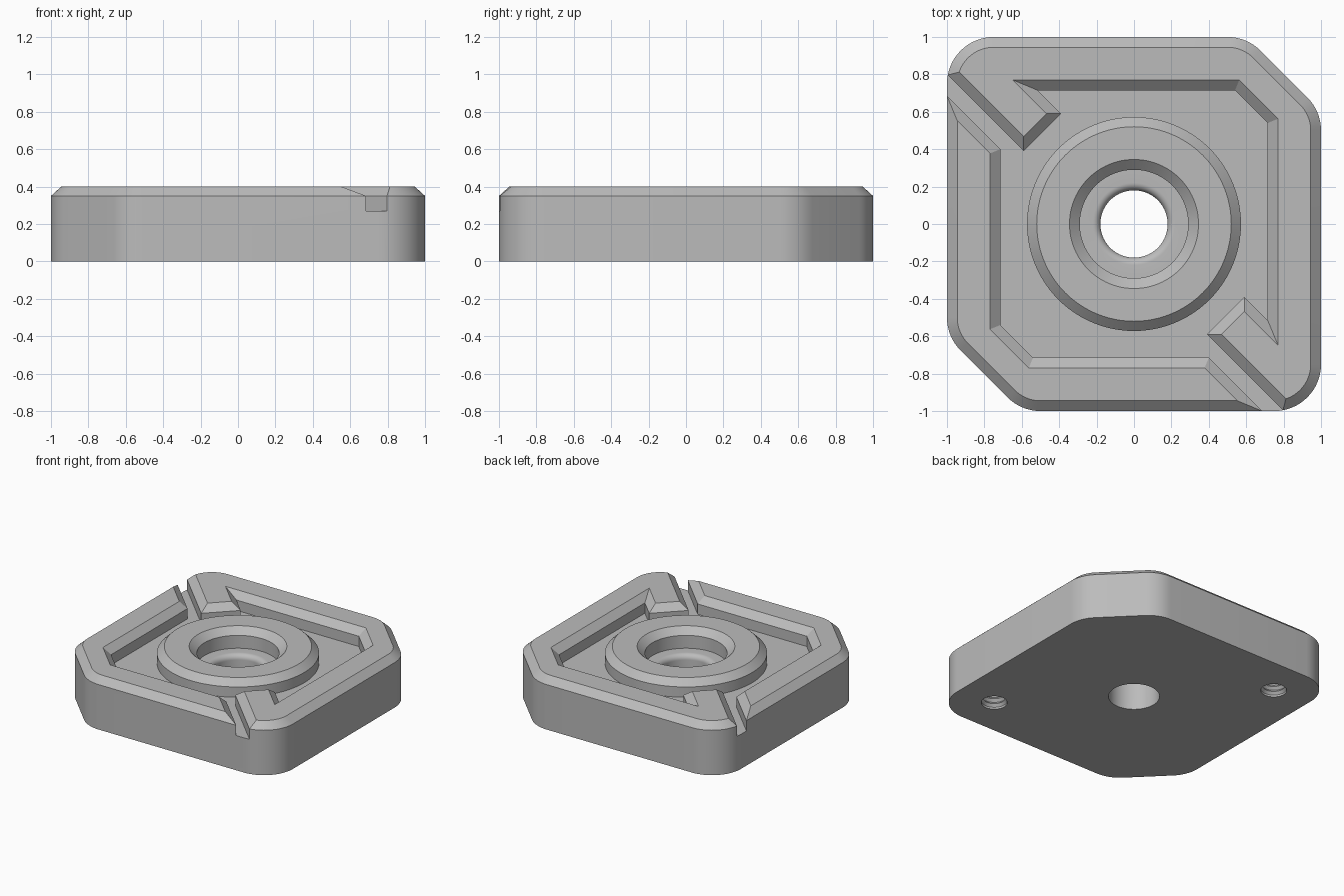
import bpy, bmesh
from math import cos, sin, pi, radians
from mathutils import Vector

cube = bpy.data.objects.get("Cube")
if cube:
    bpy.data.objects.remove(cube, do_unlink=True)

TOP, LIP, FLOOR, BEVEL = 0.40, 0.35, 0.27, 0.055

metal = bpy.data.materials.new("light grey metal")
metal.use_nodes = True
grey = (0.5, 0.5, 0.5, 1)
metal.diffuse_color = grey
metal.node_tree.nodes["Principled BSDF"].inputs["Base Color"].default_value = grey


def finish(name, bm):
    bmesh.ops.recalc_face_normals(bm, faces=bm.faces)
    mesh = bpy.data.meshes.new(name)
    bm.to_mesh(mesh)
    bm.free()
    mesh.materials.append(metal)
    obj = bpy.data.objects.new(name, mesh)
    bpy.context.collection.objects.link(obj)
    return obj


def loft(name, layers):
    """Stack matching outlines, given as (points, height), into a solid."""
    bm = bmesh.new()
    rings = [[bm.verts.new((p[0], p[1], z)) for p in pts] for pts, z in layers]
    n = len(rings[0])
    for low, high in zip(rings, rings[1:]):
        for i in range(n):
            j = (i + 1) % n
            bm.faces.new((low[i], low[j], high[j], high[i]))
    bm.faces.new(rings[0])
    bm.faces.new(rings[-1])
    return finish(name, bm)


def lathe(name, profile, centre=(0, 0), steps=96):
    """Turn a (radius, height) profile into a capped solid."""
    def circle(r):
        return [(centre[0] + r * cos(2 * pi * i / steps),
                 centre[1] + r * sin(2 * pi * i / steps)) for i in range(steps)]
    return loft(name, [(circle(r), z) for r, z in profile])


def grow(pts, d):
    """Offset a clockwise outline outwards with mitred corners."""
    out = []
    for i, p in enumerate(pts):
        p = Vector(p)
        a = (p - Vector(pts[i - 1])).normalized()
        b = (Vector(pts[(i + 1) % len(pts)]) - p).normalized()
        na, nb = Vector((-a.y, a.x)), Vector((-b.y, b.x))
        out.append(p + (na + nb) * d / (1 + na.dot(nb)))
    return out


def plate_outline(r):
    """Two round corners and two clipped corners."""
    corners = [(0.75, 0.50, 0, 45), (0.50, 0.75, 45, 90), (-0.75, 0.75, 90, 180),
               (-0.75, -0.50, 180, 225), (-0.50, -0.75, 225, 270), (0.75, -0.75, 270, 360)]
    pts = []
    for x, y, start, end in corners:
        n = (end - start) * 16 // 90
        for i in range(n + 1):
            a = radians(start + (end - start) * i / n)
            pts.append((x + r * cos(a), y + r * sin(a)))
    return pts


# Plate with a bevelled top rim
edge, rim = plate_outline(0.25), plate_outline(0.25 - BEVEL)
plate = loft("insert_plate", [(edge, 0), (edge, LIP), (rim, TOP)])


def combine(tool, operation):
    tool.hide_render = True
    mod = plate.modifiers.new(tool.name, "BOOLEAN")
    mod.operation = operation
    mod.solver = "EXACT"
    mod.object = tool
    bpy.context.view_layer.objects.active = plate
    bpy.ops.object.modifier_apply(modifier=mod.name)
    bpy.data.objects.remove(tool, do_unlink=True)


# Pocket with two tongues and two open channels, mirrored across the diagonal
upper = [(-1.2, 1.0), (-0.59, 0.39), (-0.39, 0.59), (-0.515, 0.715), (0.54, 0.715)]
lower = [(0.885, -1.2), (0.40, -0.715), (-0.54, -0.715)]
pocket = []
for half in (upper, lower):
    pocket += half + [(y, x) for x, y in reversed(half)]
rise = 0.07
flare = grow(pocket, BEVEL * rise / (TOP - LIP))
combine(loft("pocket_cutter", [(pocket, FLOOR), (pocket, LIP), (flare, LIP + rise)]),
        "DIFFERENCE")

# Central boss
combine(lathe("boss", [(0.572, 0.2), (0.572, LIP), (0.52, TOP)]), "UNION")

# Stepped bore with a rounded lower lip
fillet, seat = 0.04, 0.25
profile = [(0.18, -0.1)]
for i in range(9):
    a = pi / 2 * i / 8
    profile.append((0.18 + fillet * (1 - cos(a)), seat - fillet + fillet * sin(a)))
profile += [(0.29, seat), (0.29, LIP), (0.345, TOP), (0.378, TOP + 0.03)]
combine(lathe("bore_cutter", profile), "DIFFERENCE")

# Threaded blind holes underneath
thread = [(0.092, -0.03)]
for i in range(5):
    z = 0.015 + i * 0.04
    thread += [(0.092, z), (0.075, z + 0.02)]
thread.append((0.075, 0.21))
for side in (-1, 1):
    combine(lathe("threaded_hole_cutter", thread, (0.7 * side, -0.7 * side), 32), "DIFFERENCE")

# Smooth the curved walls, keep machined edges crisp
bpy.ops.object.select_all(action="DESELECT")
plate.select_set(True)
bpy.context.view_layer.objects.active = plate
bpy.ops.object.shade_smooth_by_angle(angle=radians(25))
